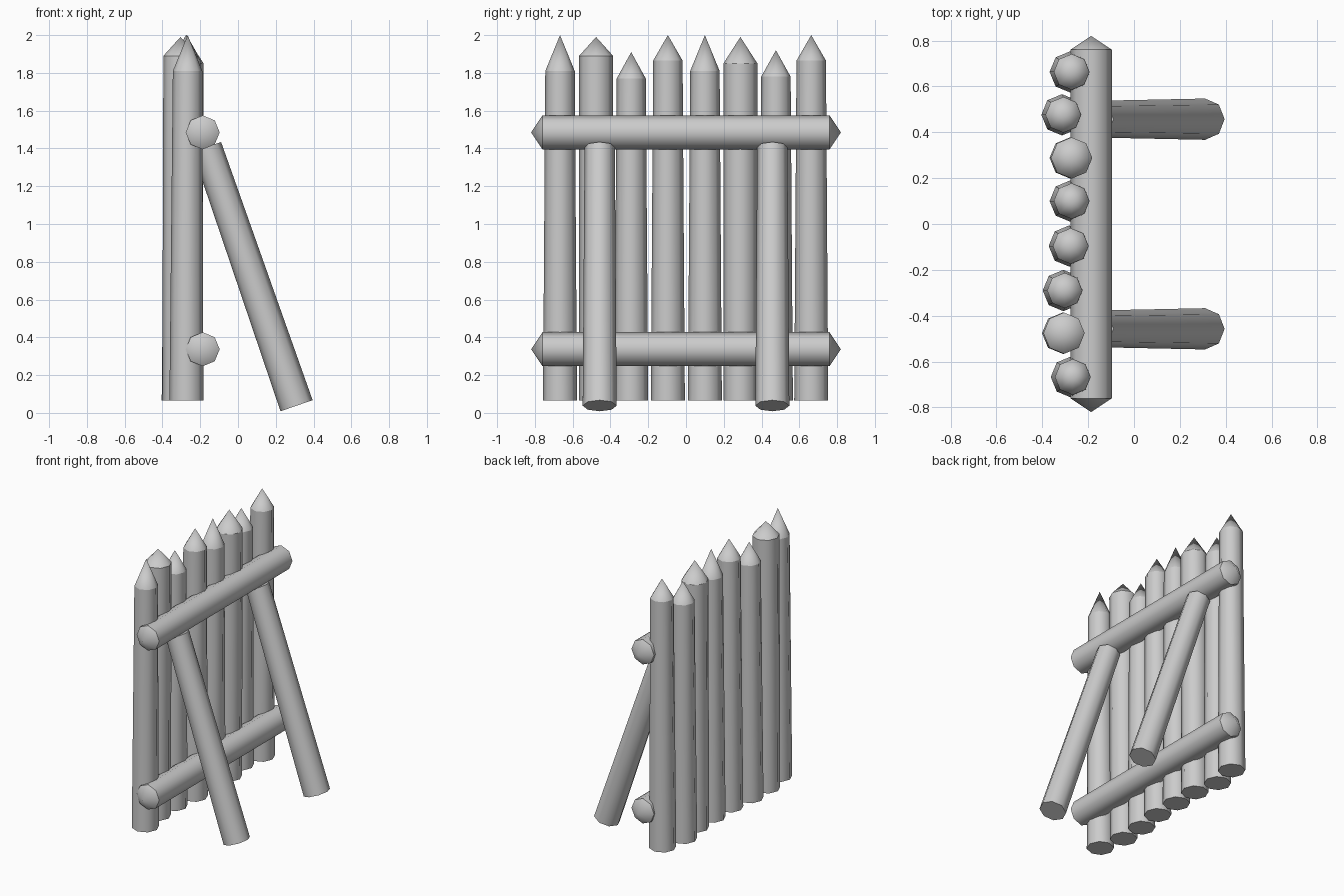
import bpy
import bmesh
import math
from mathutils import Vector, Matrix

cube = bpy.data.objects.get("Cube")
if cube:
    bpy.data.objects.remove(cube, do_unlink=True)

grey = bpy.data.materials.new("plain_grey")
grey.use_nodes = True
GREY = (0.6, 0.6, 0.6, 1.0)
grey.diffuse_color = GREY
grey.node_tree.nodes["Principled BSDF"].inputs["Base Color"].default_value = GREY

SIDES = 8


def log(name, start, end, r_start, r_end, tip_start=0.0, tip_end=0.0, turn=0.0):
    """Eight-sided log between two points; each end is flat or carved to a point."""
    start, end = Vector(start), Vector(end)
    axis = end - start
    length = axis.length
    bm = bmesh.new()
    rings = []
    for z, r in ((0.0, r_start), (length, r_end)):
        angles = [turn + math.tau * i / SIDES for i in range(SIDES)]
        rings.append([bm.verts.new((r * math.cos(a), r * math.sin(a), z)) for a in angles])
    for i in range(SIDES):
        j = (i + 1) % SIDES
        bm.faces.new((rings[0][i], rings[0][j], rings[1][j], rings[1][i]))
    for ring, z, tip in ((rings[0], -tip_start, tip_start), (rings[1], length + tip_end, tip_end)):
        if tip:
            apex = bm.verts.new((0, 0, z))
            for i in range(SIDES):
                bm.faces.new((ring[i], ring[(i + 1) % SIDES], apex))
        else:
            bm.faces.new(ring)
    bmesh.ops.recalc_face_normals(bm, faces=bm.faces)
    # Smooth bark and tips, crisp edge where each end begins
    for f in bm.faces:
        f.smooth = len(f.verts) < SIDES
    for ring in rings:
        for i in range(SIDES):
            bm.edges.get((ring[i], ring[(i + 1) % SIDES])).smooth = False
    bm.transform(Matrix.Translation(start) @ axis.to_track_quat("Z", "Y").to_matrix().to_4x4())
    mesh = bpy.data.meshes.new(name)
    bm.to_mesh(mesh)
    bm.free()
    mesh.materials.append(grey)
    obj = bpy.data.objects.new(name, mesh)
    bpy.context.scene.collection.objects.link(obj)
    return obj


# Sharpened upright stakes: x, y, shoulder height, tip height, top radius
stakes = (
    (-0.267, -0.667, 1.81, 2.0, 0.078),
    (-0.305, -0.476, 1.89, 1.99, 0.09),
    (-0.302, -0.290, 1.77, 1.91, 0.077),
    (-0.276, -0.096, 1.865, 2.0, 0.078),
    (-0.272, 0.100, 1.81, 2.0, 0.078),
    (-0.272, 0.288, 1.85, 1.99, 0.09),
    (-0.308, 0.476, 1.78, 1.92, 0.078),
    (-0.272, 0.663, 1.865, 2.0, 0.078),
)
for n, (x, y, shoulder, tip, radius) in enumerate(stakes, 1):
    log(f"stake_{n}", (x - 0.006, y, 0.065), (x, y, shoulder), 0.09, radius,
        tip_end=tip - shoulder)

# Crossbeams pointed at both ends
for name, z in (("upper_crossbeam", 1.485), ("lower_crossbeam", 0.337)):
    log(name, (-0.187, -0.76, z), (-0.187, 0.76, z), 0.09, 0.09, 0.06, 0.06)

# Slanted braces propping up the upper crossbeam
for name, y in (("front_brace", -0.457), ("back_brace", 0.457)):
    log(name, (0.31, y, 0.038), (-0.165, y, 1.408), 0.09, 0.08)
